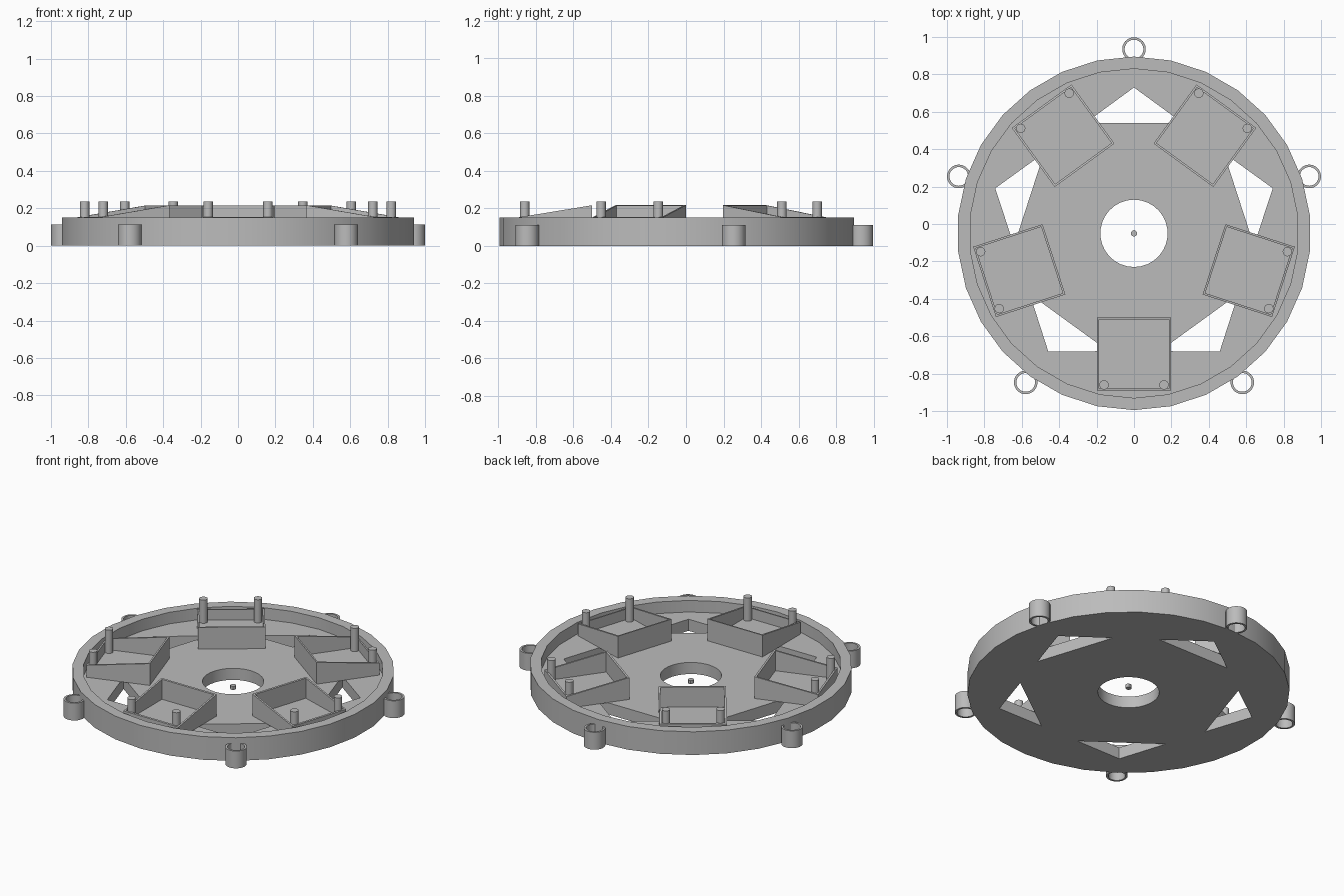
import bpy, bmesh
from math import pi, cos, sin, radians
from mathutils import Matrix, Vector

if "Cube" in bpy.data.objects:
    bpy.data.objects.remove(bpy.data.objects["Cube"])

CENTRE = Vector((0, -0.05, 0))
FLOOR, RIM = 0.075, 0.15

grey = bpy.data.materials.new("plain grey")
grey.use_nodes = True
grey.diffuse_color = (0.5, 0.5, 0.5, 1)
grey.node_tree.nodes["Principled BSDF"].inputs["Base Color"].default_value = (0.5, 0.5, 0.5, 1)


def finish(name, bm):
    bmesh.ops.recalc_face_normals(bm, faces=bm.faces)
    mesh = bpy.data.meshes.new(name)
    bm.to_mesh(mesh)
    bm.free()
    mesh.materials.append(grey)
    obj = bpy.data.objects.new(name, mesh)
    bpy.context.collection.objects.link(obj)
    return obj


def prism(name, points, z0, z1):
    """Upright solid from an outline in the ground plane."""
    bm = bmesh.new()
    face = bm.faces.new([bm.verts.new((p[0], p[1], z0)) for p in points])
    top = bmesh.ops.extrude_face_region(bm, geom=[face])["geom"]
    verts = [v for v in top if isinstance(v, bmesh.types.BMVert)]
    bmesh.ops.translate(bm, verts=verts, vec=(0, 0, z1 - z0))
    return finish(name, bm)


def polygon(radius, sides, centre=CENTRE, start=pi / 2):
    return [(centre.x + radius * cos(start + 2 * pi * i / sides),
             centre.y + radius * sin(start + 2 * pi * i / sides)) for i in range(sides)]


def polar(radius, angle, side=0):
    """Point at a radius from the disc centre, shifted sideways."""
    return CENTRE + Matrix.Rotation(angle, 3, 'Z') @ Vector((radius, side, 0))


def cut(obj, cutter):
    mod = obj.modifiers.new("cut", 'BOOLEAN')
    mod.operation = 'DIFFERENCE'
    mod.solver = 'EXACT'
    mod.object = cutter
    bpy.context.view_layer.objects.active = obj
    bpy.ops.object.modifier_apply(modifier=mod.name)
    bpy.data.objects.remove(cutter)


def smooth(obj):
    bpy.ops.object.select_all(action='DESELECT')
    obj.select_set(True)
    bpy.context.view_layer.objects.active = obj
    bpy.ops.object.shade_smooth_by_angle(angle=radians(30))


# Disc with raised rim, central hole and five triangular windows
disc = prism("base_disc", polygon(0.945, 30), 0, RIM)
cut(disc, prism("pocket_cutter", polygon(0.88, 30), FLOOR, 0.3))
cut(disc, prism("hole_cutter", polygon(0.18, 30), -0.1, 0.3))
for i in range(5):
    a = pi / 2 + i * 2 * pi / 5
    window = [polar(0.78, a), polar(0.59, a, 0.26), polar(0.59, a, -0.26)]
    cut(disc, prism("window_cutter", window, -0.1, 0.3))
smooth(disc)


# Open tray whose side walls slope down towards the rim
def tray(name, angle):
    bm = bmesh.new()
    bmesh.ops.create_cube(bm, size=1)
    for v in bm.verts:
        inner = v.co.x < 0
        high = v.co.z > 0
        v.co = (0.45 if inner else 0.84, v.co.y * 0.395,
                (0.216 if inner else 0.152) if high else FLOOR - 0.001)
    bm.normal_update()
    top = max(bm.faces, key=lambda f: f.normal.z)
    bmesh.ops.inset_region(bm, faces=[top], thickness=0.016)
    well = bmesh.ops.extrude_face_region(bm, geom=[top])["geom"]
    for v in well:
        if isinstance(v, bmesh.types.BMVert):
            v.co.z = FLOOR + 0.01
    if top.is_valid:
        bm.faces.remove(top)
    bm.transform(Matrix.Translation(CENTRE) @ Matrix.Rotation(angle, 4, 'Z'))
    return finish(name, bm)


for i in range(5):
    angle = -pi / 2 + i * 2 * pi / 5
    tray(f"tray_{i + 1}", angle)
    # Two posts at the outer corners of each tray
    for side, label in ((-0.16, "a"), (0.16, "b")):
        spot = polar(0.81, angle, side)
        smooth(prism(f"post_{i + 1}{label}", polygon(0.025, 16, spot), FLOOR, 0.235))
    # Tubular lug on the outside of the rim, between trays
    spot = polar(0.985, angle + pi)
    lug = prism(f"lug_{i + 1}", polygon(0.063, 30, spot), 0, 0.112)
    cut(lug, prism("lug_cutter", polygon(0.05, 30, spot), -0.1, 0.3))
    smooth(lug)

# Small pin floating in the central hole
smooth(prism("centre_pin", polygon(0.017, 12), 0.027, 0.05))
